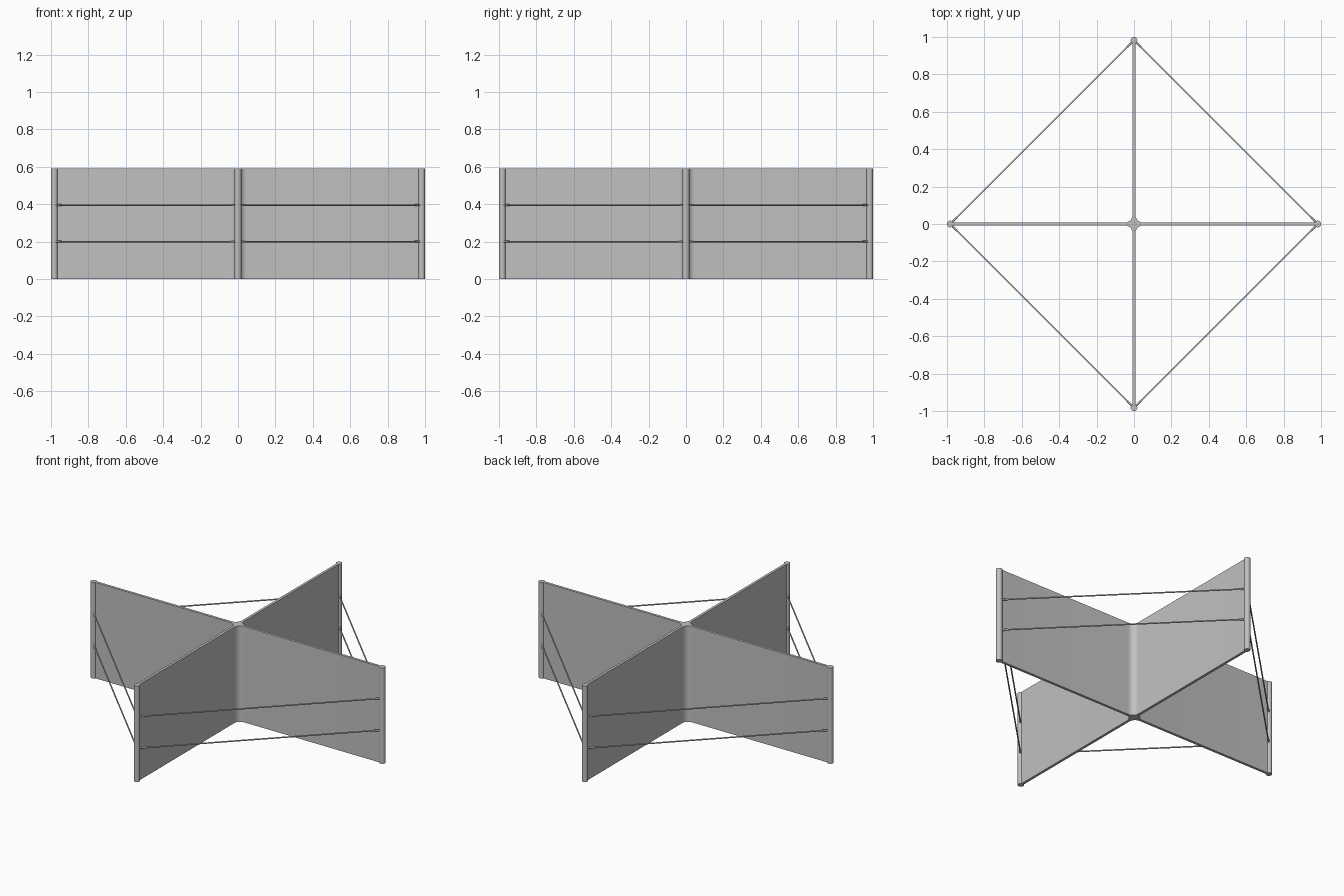
import bpy, bmesh, math
from mathutils import Vector, Matrix

if "Cube" in bpy.data.objects:
    bpy.data.objects.remove(bpy.data.objects["Cube"])

H = 0.59          # overall height
T = 0.008         # half thickness of a wall
R = 0.04          # fillet radius at the crossing
POLE_R = 0.018
POLE_X = 1 - POLE_R

grey = bpy.data.materials.new("light grey")
grey.diffuse_color = (0.53, 0.53, 0.53, 1)
grey.use_nodes = True
grey.node_tree.nodes["Principled BSDF"].inputs["Base Color"].default_value = grey.diffuse_color


def finish(name, bm):
    bmesh.ops.recalc_face_normals(bm, faces=bm.faces)
    me = bpy.data.meshes.new(name)
    bm.to_mesh(me)
    bm.free()
    me.materials.append(grey)
    ob = bpy.data.objects.new(name, me)
    bpy.context.collection.objects.link(ob)
    bpy.context.view_layer.objects.active = ob
    ob.select_set(True)
    bpy.ops.object.shade_smooth_by_angle(angle=math.radians(35))
    ob.select_set(False)
    return ob


def rod(name, a, b, radius, sides):
    a, b = Vector(a), Vector(b)
    d = b - a
    bm = bmesh.new()
    m = Matrix.Translation((a + b) / 2) @ d.to_track_quat('Z', 'Y').to_matrix().to_4x4()
    bmesh.ops.create_cone(bm, cap_ends=True, segments=sides, radius1=radius,
                          radius2=radius, depth=d.length, matrix=m)
    return finish(name, bm)


# Crossed walls: one plus-shaped outline with filleted inner corners, extruded up
bm = bmesh.new()
outline = []
for q in range(4):
    turn = Matrix.Rotation(q * math.pi / 2, 3, 'Z')
    pts = [(POLE_X, -T), (POLE_X, T)]
    for i in range(9):
        a = math.radians(270 - 90 * i / 8)
        pts.append((T + R + R * math.cos(a), T + R + R * math.sin(a)))
    outline += [turn @ Vector((x, y, 0)) for x, y in pts]
base = bm.faces.new([bm.verts.new(p) for p in outline])
ext = bmesh.ops.extrude_face_region(bm, geom=[base])
bmesh.ops.translate(bm, vec=(0, 0, H),
                    verts=[v for v in ext["geom"] if isinstance(v, bmesh.types.BMVert)])
finish("crossed_walls", bm)

# End poles, tie rods between neighbouring poles, and their end sleeves
ends = [Vector((POLE_X * math.cos(k * math.pi / 2), POLE_X * math.sin(k * math.pi / 2), 0))
        for k in range(4)]
for k in range(4):
    a, b = ends[k], ends[(k + 1) % 4]
    rod(f"end_pole_{k}", a, a + Vector((0, 0, H)), POLE_R, 24)
    along = (b - a).normalized()
    for j, z in enumerate((0.2, 0.395)):
        up = Vector((0, 0, z))
        rod(f"tie_rod_{k}_{j}", a + up, b + up, 0.004, 12)
        for s, (p, d) in enumerate(((a, along), (b, -along))):
            rod(f"rod_sleeve_{k}_{j}_{s}", p + up + d * 0.01, p + up + d * 0.05, 0.0055, 12)
